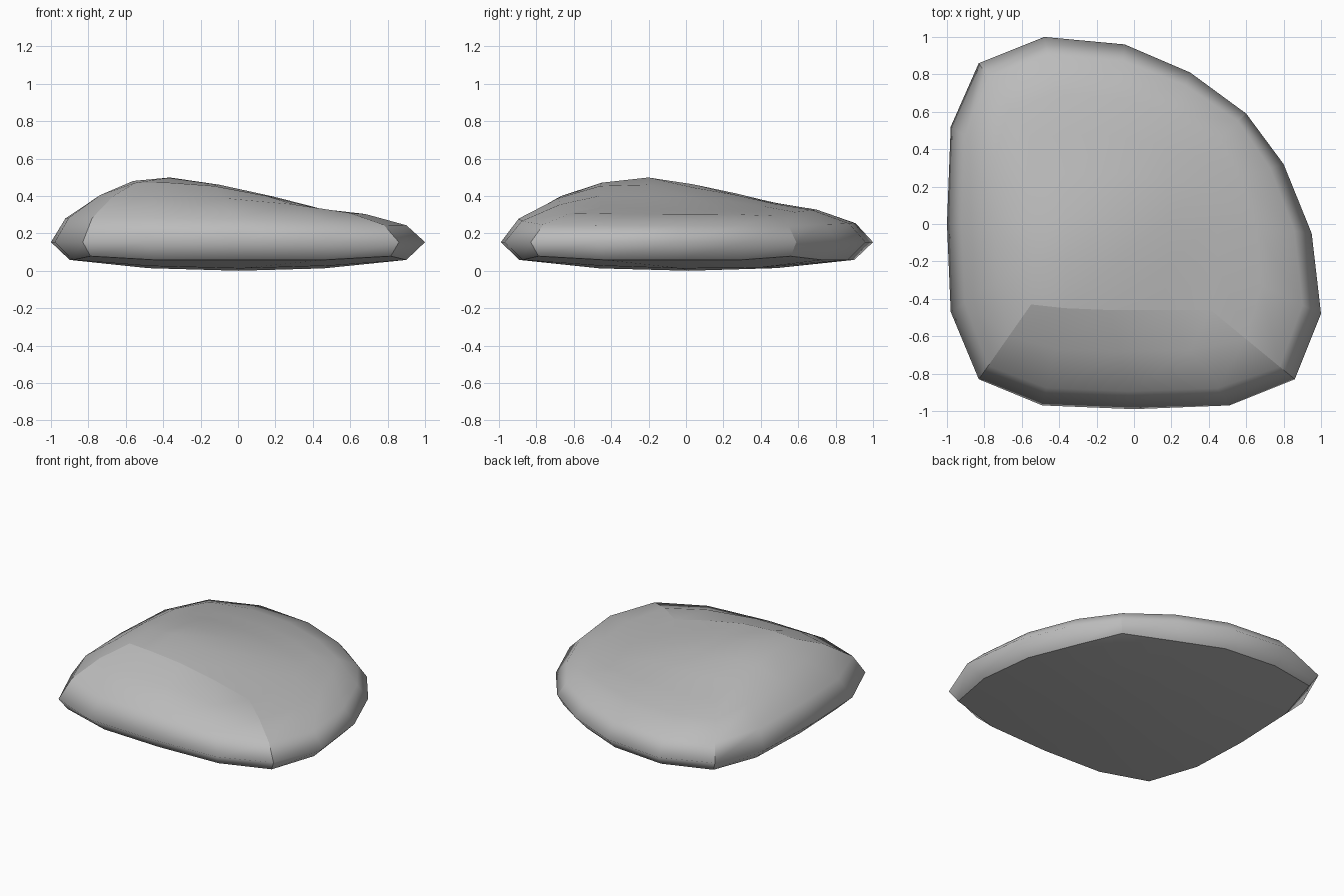
import bpy, bmesh
from math import hypot

if "Cube" in bpy.data.objects:
    bpy.data.objects.remove(bpy.data.objects["Cube"])

# Widest outline and crown outline, anticlockwise from the front right corner
RIM = [(-.83, -.83), (-.49, -.97), (0, -.99), (.51, -.97),
       (.86, -.83), (1, -.48), (.95, -.05), (.8, .32),
       (.6, .59), (.3, .81), (-.05, .96), (-.48, 1),
       (-.83, .86), (-.98, .52), (-1, 0), (-.98, -.47)]
CROWN = [(-.55, -.43), (-.37, -.45), (-.13, -.46), (.15, -.46),
         (.41, -.46), (.45, -.22), (.44, .02), (.4, .2),
         (.36, .36), (.16, .42), (-.1, .47), (-.37, .48),
         (-.55, .45), (-.57, .24), (-.57, .02), (-.56, -.2)]
COUNT = len(RIM)
SIDE = COUNT // 4


def drop(d):
    """Fall from the peak: steep on the near side, a long slope on the other."""
    return .22 * d ** 1.3 if d > 0 else .55 * d * d


def crown_z(x, y):
    return .5 - hypot(drop(x + .37), drop(y + .22))


def mix(a, b, t):
    return a + (b - a) * t


def patch_point(ring, i, j):
    """Point of a surface patch spanned by a closed ring."""
    u, v = i / SIDE, j / SIDE
    front, back = ring[i], ring[3 * SIDE - i]
    right, left = ring[SIDE + j], ring[-j]
    c = [ring[k * SIDE] for k in range(4)]
    return [mix(front[k], back[k], v) + mix(left[k], right[k], u)
            - mix(mix(c[0][k], c[1][k], u), mix(c[3][k], c[2][k], u), v)
            for k in range(2)]


def cap(bm, ring, points, height, flip):
    """Fill a ring with a square grid of faces."""
    grid = {}
    for i in range(SIDE + 1):
        for j in range(SIDE + 1):
            if j == 0:
                grid[i, j] = ring[i]
            elif j == SIDE:
                grid[i, j] = ring[3 * SIDE - i]
            elif i == 0:
                grid[i, j] = ring[-j]
            elif i == SIDE:
                grid[i, j] = ring[SIDE + j]
            else:
                x, y = patch_point(points, i, j)
                grid[i, j] = bm.verts.new((x, y, height(x, y)))
    for i in range(SIDE):
        for j in range(SIDE):
            face = [grid[i, j], grid[i + 1, j], grid[i + 1, j + 1], grid[i, j + 1]]
            bm.faces.new(face[::-1] if flip else face)


bm = bmesh.new()
rings = []

# Undercut ring at the edge of the base
base = []
for n, (x, y) in enumerate(RIM):
    corner = n % SIDE == 0
    s = .95 if corner else .9
    base.append((x * s, y * s, .078 if corner else .058))
rings.append([bm.verts.new(p) for p in base])

# Rings rising from the rim to the crown: inward share, upward share
for inward, upward in ((0, 0), (.18, .4), (.58, .77), (1, 1)):
    ring = []
    for (x, y), (cx, cy) in zip(RIM, CROWN):
        top = crown_z(cx, cy)
        lift = upward + (.48 - top) * upward * (1 - upward) * 3
        ring.append(bm.verts.new((mix(x, cx, inward), mix(y, cy, inward),
                                  mix(.153, top, lift))))
    rings.append(ring)

# Sides, crown and underside
for low, high in zip(rings, rings[1:]):
    for n in range(COUNT):
        m = (n + 1) % COUNT
        bm.faces.new((low[n], low[m], high[m], high[n]))
cap(bm, rings[-1], CROWN, crown_z, False)
cap(bm, rings[0], base, lambda x, y: .06 * hypot(x, y) ** 2, True)
for face in bm.faces:
    face.smooth = True


def crease(a, b):
    bm.edges.get((a, b)).smooth = False


# Creases: base edge, front crown edge and the four upright corners
for n in range(COUNT):
    crease(rings[0][n], rings[0][(n + 1) % COUNT])
for n in range(SIDE):
    crease(rings[-1][n], rings[-1][n + 1])
for k in range(4):
    reach = 4 if k < 2 else 2
    for low, high in zip(rings[:reach], rings[1:]):
        crease(low[k * SIDE], high[k * SIDE])

mesh = bpy.data.meshes.new("rock")
bm.to_mesh(mesh)
bm.free()
rock = bpy.data.objects.new("rock", mesh)
bpy.context.collection.objects.link(rock)

stone = bpy.data.materials.new("stone grey")
stone.use_nodes = True
colour = (.5, .5, .5, 1)
stone.diffuse_color = colour
stone.node_tree.nodes["Principled BSDF"].inputs["Base Color"].default_value = colour
mesh.materials.append(stone)
